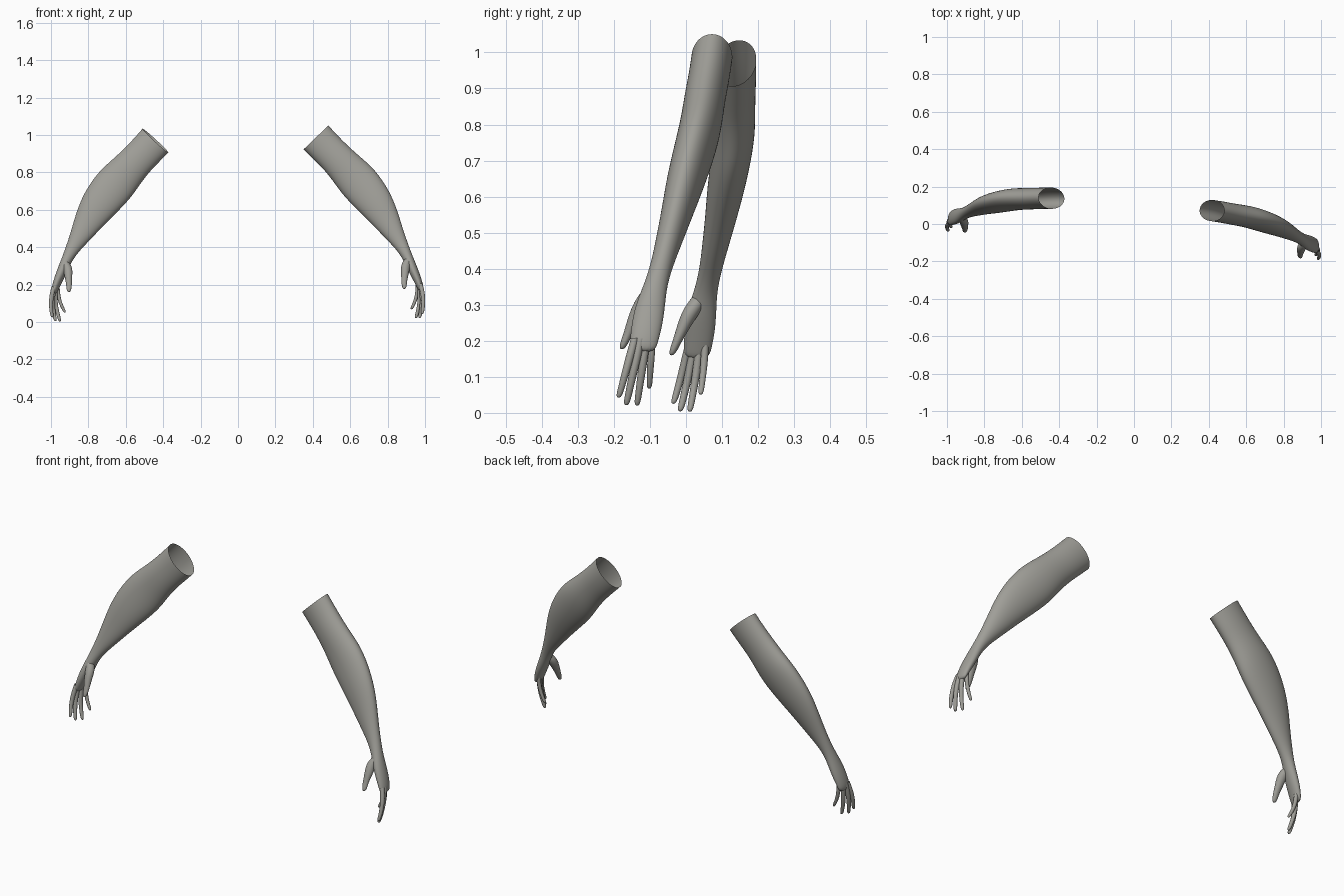
import bpy, math
from mathutils import Vector, Matrix

if "Cube" in bpy.data.objects:
    bpy.data.objects.remove(bpy.data.objects["Cube"])

skin = bpy.data.materials.new("warm_grey")
skin.diffuse_color = (0.35, 0.345, 0.315, 1)
skin.use_nodes = True
skin.node_tree.nodes["Principled BSDF"].inputs["Base Color"].default_value = skin.diffuse_color

# Second arm: mirrored, turned slightly and leaned
shear = Matrix.Identity(4)
shear[0][2] = -0.05
LEFT = (Matrix.Translation((0.01, 0.006, -0.017)) @ shear
        @ Matrix.Rotation(math.radians(-8.4), 4, 'Z') @ Matrix.Diagonal((-1, 1, 1, 1)))
SIDES = {"right": Matrix.Identity(4), "left": LEFT}


def loft(name, sections, sides, mat, flip):
    """Skin elliptical rings (x, y, z, radius across, radius along y); open start, closed end."""
    cs = [Vector(s[:3]) for s in sections]
    n = len(cs)
    verts, faces = [], []
    for i, s in enumerate(sections):
        t = cs[min(i + 1, n - 1)] - cs[max(i - 1, 0)]
        u = Vector((-t.z, 0, t.x)).normalized()
        for k in range(sides):
            a = 2 * math.pi * k / sides
            p = cs[i] + u * math.cos(a) * s[3] + Vector((0, 1, 0)) * math.sin(a) * s[4]
            verts.append(mat @ p)
    for i in range(n - 1):
        for k in range(sides):
            j = (k + 1) % sides
            faces.append((i * sides + k, i * sides + j, (i + 1) * sides + j, (i + 1) * sides + k))
    faces.append([(n - 1) * sides + k for k in range(sides)])
    if flip:
        faces = [tuple(reversed(f)) for f in faces]
    me = bpy.data.meshes.new(name)
    me.from_pydata(verts, [], faces)
    me.materials.append(skin)
    me.polygons.foreach_set("use_smooth", [True] * len(me.polygons))
    ob = bpy.data.objects.new(name, me)
    bpy.context.collection.objects.link(ob)
    sub = ob.modifiers.new("smooth", 'SUBSURF')
    sub.levels = sub.render_levels = 2
    return ob


# Upper arm, forearm, wrist and palm
ARM = [
    (0.417, 0.072, 0.987, 0.094, 0.058),
    (0.470, 0.064, 0.932, 0.092, 0.058),
    (0.530, 0.052, 0.872, 0.092, 0.058),
    (0.590, 0.043, 0.808, 0.101, 0.059),
    (0.647, 0.029, 0.746, 0.112, 0.059),
    (0.727, 0.001, 0.650, 0.101, 0.055),
    (0.783, -0.022, 0.564, 0.080, 0.046),
    (0.837, -0.049, 0.470, 0.053, 0.037),
    (0.874, -0.067, 0.410, 0.037, 0.032),
    (0.904, -0.085, 0.353, 0.028, 0.033),
    (0.927, -0.099, 0.300, 0.027, 0.042),
    (0.952, -0.108, 0.245, 0.024, 0.044),
    (0.972, -0.117, 0.195, 0.019, 0.040),
    (0.978, -0.120, 0.168, 0.012, 0.034),
]

# Thumb
THUMB = [
    (0.918, -0.098, 0.345, 0.016, 0.020),
    (0.895, -0.120, 0.305, 0.028, 0.028),
    (0.893, -0.142, 0.262, 0.022, 0.021),
    (0.888, -0.160, 0.220, 0.016, 0.014),
    (0.889, -0.173, 0.190, 0.014, 0.012),
    (0.890, -0.178, 0.176, 0.006, 0.006),
]

# Fingers: knuckle position, tip position, thickness
FINGERS = {
    "index_finger": ((0.975, -0.142, 0.205), (0.984, -0.187, 0.042), 0.0120),
    "middle_finger": ((0.976, -0.126, 0.205), (0.970, -0.166, 0.021), 0.0125),
    "ring_finger": ((0.970, -0.110, 0.205), (0.950, -0.136, 0.020), 0.0120),
    "little_finger": ((0.960, -0.094, 0.205), (0.926, -0.102, 0.068), 0.0105),
}

for side, mat in SIDES.items():
    flip = side == "right"
    loft(f"arm_{side}", ARM, 16, mat, flip)
    loft(f"thumb_{side}", THUMB, 10, mat, flip)
    for name, (base, tip, r) in FINGERS.items():
        a, b = Vector(base), Vector(tip)
        rings = []
        for f, w in ((0, 1.05), (0.3, 1.1), (0.6, 0.95), (0.85, 0.85), (0.96, 0.75), (1, 0.35)):
            p = a.lerp(b, f)
            p.x += 0.012 * math.sin(math.pi * f)  # gentle curl
            rings.append((*p, r * w, r * w))
        loft(f"{name}_{side}", rings, 8, mat, flip)
